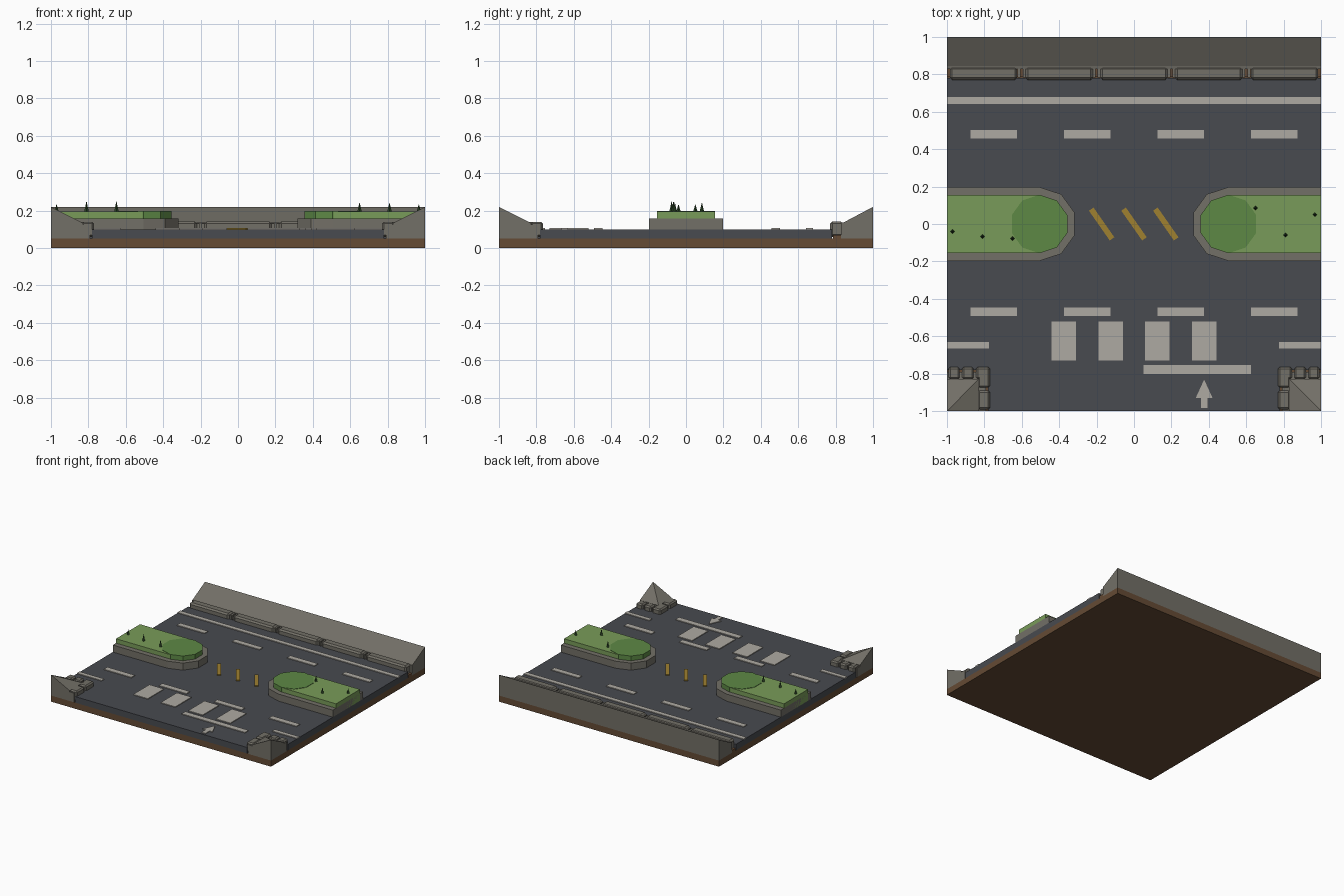
import bpy, bmesh, math
from mathutils import Matrix, Vector

if "Cube" in bpy.data.objects:
    bpy.data.objects.remove(bpy.data.objects["Cube"])


def mat(name, r, g, b):
    m = bpy.data.materials.new(name)
    m.diffuse_color = (r, g, b, 1)
    m.use_nodes = True
    m.node_tree.nodes["Principled BSDF"].inputs["Base Color"].default_value = m.diffuse_color
    return m


DIRT = mat("dirt", 0.13, 0.07, 0.035)
ROAD = mat("asphalt", 0.065, 0.07, 0.08)
STONE = mat("stone", 0.17, 0.16, 0.135)
WHITE = mat("pale_paint", 0.42, 0.40, 0.36)
YELLOW = mat("yellow_paint", 0.35, 0.22, 0.03)
GRASS = mat("grass", 0.19, 0.33, 0.10)
BUSH = mat("dark_grass", 0.11, 0.25, 0.06)
SPIKE = mat("spike_green", 0.025, 0.06, 0.02)


def finish(bm, name, material, bevel=0):
    bmesh.ops.recalc_face_normals(bm, faces=bm.faces)
    me = bpy.data.meshes.new(name)
    bm.to_mesh(me)
    bm.free()
    me.materials.append(material)
    ob = bpy.data.objects.new(name, me)
    bpy.context.collection.objects.link(ob)
    if bevel:
        b = ob.modifiers.new("bevel", 'BEVEL')
        b.width, b.segments = bevel, 1
    return ob


def prism(name, pts, z0, z1, material):
    """Vertical extrusion of a plan outline."""
    bm = bmesh.new()
    f = bm.faces.new([bm.verts.new((x, y, z0)) for x, y in pts])
    r = bmesh.ops.extrude_face_region(bm, geom=[f])
    bmesh.ops.translate(bm, vec=(0, 0, z1 - z0),
                        verts=[v for v in r["geom"] if isinstance(v, bmesh.types.BMVert)])
    return finish(bm, name, material)


def box(name, x0, x1, y0, y1, z0, z1, material, bevel=0, turn=0):
    bm = bmesh.new()
    c = Vector(((x0 + x1) / 2, (y0 + y1) / 2, (z0 + z1) / 2))
    m = Matrix.Translation(c) @ Matrix.Rotation(turn, 4, 'Z') @ Matrix.Diagonal(
        (abs(x1 - x0), abs(y1 - y0), z1 - z0, 1))
    bmesh.ops.create_cube(bm, size=1, matrix=m)
    return finish(bm, name, material, bevel)


def paint(name, x0, x1, y0, y1):
    box(name, x0, x1, y0, y1, 0.098, 0.106, WHITE)


# Ground slab and notched road deck
box("dirt_base", -1, 1, -1, 1, 0, 0.05, DIRT)
e = 0.78
prism("road_deck", [(-e, -1), (e, -1), (e, -e), (1, -e), (1, e), (-1, e), (-1, -e), (-e, -e)],
      0.05, 0.10, ROAD)

# Sloped bank along the back
bm = bmesh.new()
f = bm.faces.new([bm.verts.new((-1, y, z)) for y, z in
                  [(0.83, 0.05), (1, 0.05), (1, 0.22), (0.845, 0.138), (0.83, 0.135)]])
r = bmesh.ops.extrude_face_region(bm, geom=[f])
bmesh.ops.translate(bm, vec=(2, 0, 0),
                    verts=[v for v in r["geom"] if isinstance(v, bmesh.types.BMVert)])
finish(bm, "back_bank", STONE)

# Kerb stones in front of the bank
box("back_joint_fill", -1, 1, 0.785, 0.835, 0.05, 0.07, DIRT)
for i, (a, b) in enumerate([(-0.985, -0.625), (-0.58, -0.22), (-0.18, 0.18),
                            (0.22, 0.58), (0.625, 0.985)]):
    box(f"back_stone_{i}", a, b, 0.77, 0.84, 0.06, 0.142, STONE, 0.012)
for i, x in enumerate((-0.6, -0.2, 0.2, 0.6)):
    for d in (-0.014, 0.014):
        box(f"back_joint_{i}", x + d - 0.008, x + d + 0.008, 0.782, 0.83, 0.06, 0.13, STONE)

for s in (-1, 1):
    side = "left" if s < 0 else "right"

    # Corner rock: block with its peak at the outer corner
    bm = bmesh.new()
    plan = [(1, -1), (0.83, -1), (0.83, -0.83), (1, -0.83)]
    lo = [bm.verts.new((s * x, y, 0.05)) for x, y in plan]
    hi = [bm.verts.new((s * x, y, z)) for (x, y), z in zip(plan, (0.22, 0.135, 0.135, 0.135))]
    bm.faces.new(lo)
    bm.faces.new(hi[:3])
    bm.faces.new([hi[0], hi[2], hi[3]])
    for i in range(4):
        j = (i + 1) % 4
        bm.faces.new([lo[i], lo[j], hi[j], hi[i]])
    finish(bm, f"{side}_corner_rock", STONE)

    # Stones edging the corner
    for i, (a, b) in enumerate([(0.932, 0.992), (0.857, 0.92), (0.77, 0.845)]):
        box(f"{side}_corner_stone_a{i}", s * a, s * b, -0.83, -0.765, 0.06, 0.14, STONE, 0.01)
    for i, (a, b) in enumerate([(-0.992, -0.89), (-0.875, -0.765)]):
        box(f"{side}_corner_stone_b{i}", s * 0.77, s * 0.835, a, b, 0.06, 0.14, STONE, 0.01)
    box(f"{side}_corner_core_a", s * 0.79, s * 1, -0.84, -0.79, 0.05, 0.125, STONE)
    box(f"{side}_corner_core_b", s * 0.79, s * 0.84, -1, -0.79, 0.05, 0.125, STONE)

    # Median island: kerb, lawn and rounded planting at its end
    def arc(rad, n):
        return [(s * (0.505 - rad * math.sin(math.pi * k / 5)), rad * math.cos(math.pi * k / 5))
                for k in range(n)]
    kerb, lawn = 0.197, 0.156
    prism(f"{side}_median_kerb", [(s, kerb)] + arc(kerb, 6) + [(s, -kerb)], 0.10, 0.158, STONE)
    prism(f"{side}_median_lawn", [(s, lawn)] + arc(lawn - 0.002, 6) + [(s, -lawn)],
          0.10, 0.194, GRASS)
    prism(f"{side}_median_planting", arc(lawn, 10), 0.15, 0.197, BUSH)

    # Short edge lines near the front corners
    paint(f"{side}_front_edge_line", s * 0.775, s * 1, -0.665, -0.63)

# Spiky plants on the lawns
for i, (x, y, top) in enumerate([(-0.97, -0.04, 0.235), (-0.81, -0.067, 0.252), (-0.65, -0.077, 0.252),
                                 (0.65, 0.085, 0.245), (0.81, -0.06, 0.245), (0.967, 0.05, 0.235)]):
    bm = bmesh.new()
    h = top - 0.19
    bmesh.ops.create_cone(bm, cap_ends=True, segments=4, radius1=0.013, radius2=0, depth=h,
                          matrix=Matrix.Translation((x, y, 0.19 + h / 2)))
    finish(bm, f"spike_plant_{i}", SPIKE)

# White lane markings
paint("back_edge_line", -1, 1, 0.642, 0.68)
for i in range(4):
    x = -0.75 + 0.5 * i
    paint(f"back_dash_{i}", x - 0.125, x + 0.125, 0.458, 0.502)
    paint(f"front_dash_{i}", x - 0.125, x + 0.125, -0.492, -0.446)
    c = -0.375 + 0.25 * i
    paint(f"crossing_bar_{i}", c - 0.066, c + 0.066, -0.73, -0.52)
paint("stop_line", 0.05, 0.625, -0.802, -0.755)
prism("lane_arrow", [(0.357, -0.985), (0.393, -0.985), (0.393, -0.93), (0.42, -0.93),
                     (0.375, -0.832), (0.33, -0.93), (0.357, -0.93)], 0.098, 0.106, WHITE)

# Yellow hatching between the islands
for i, x in enumerate((-0.173, 0, 0.17)):
    box(f"yellow_hatch_{i}", x - 0.097, x + 0.097, -0.015, 0.015, 0.098, 0.108, YELLOW,
        turn=math.radians(-55))
